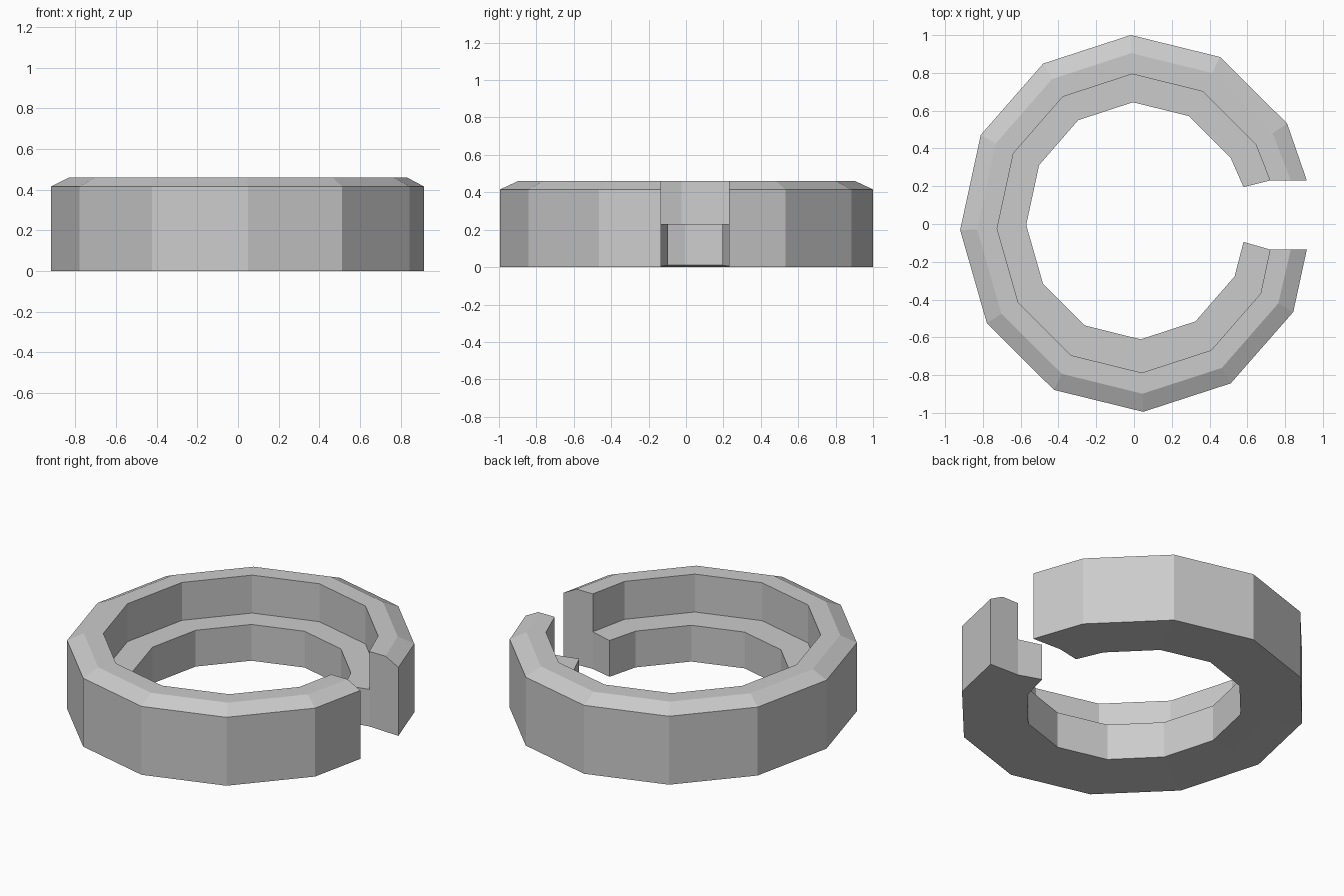
import bpy, bmesh
from math import cos, sin, radians

if "Cube" in bpy.data.objects:
    bpy.data.objects.remove(bpy.data.objects["Cube"])

# Concentric elliptical outlines: centre x, centre y, radius x, radius y,
# then the cut ends at the gap: x, upper y, lower y
OUTER = (0.016, 0.003, 0.937, 0.998, 0.915, 0.23, -0.135)
CHAMFER = (0.016, 0.003, 0.847, 0.902, 0.83, 0.23, -0.135)
LEDGE = (0.016, 0.003, 0.741, 0.791, 0.72, 0.23, -0.135)
INNER = (0.015, 0.017, 0.586, 0.628, 0.58, 0.195, -0.095)

# Stepped cross-section, as outline and height
PROFILE = [(OUTER, 0), (OUTER, 0.415), (CHAMFER, 0.46), (LEDGE, 0.46),
           (LEDGE, 0.23), (INNER, 0.23), (INNER, 0.01), (LEDGE, 0.005)]


def outline(spec):
    cx, cy, rx, ry, ex, y_up, y_low = spec
    arc = [(cx + rx * cos(radians(a)), cy + ry * sin(radians(a)))
           for a in range(32, 333, 30)]
    return [(ex, y_up)] + arc + [(ex, y_low)]


# Sweep the cross-section around the open ring
bm = bmesh.new()
rows = [[bm.verts.new((x, y, z)) for x, y in outline(s)] for s, z in PROFILE]
n = len(rows)
for i in range(n):
    a, b = rows[i], rows[(i + 1) % n]
    for j in range(len(a) - 1):
        bm.faces.new((a[j], a[j + 1], b[j + 1], b[j]))

# Close both ends at the gap, body and inner ledge separately
for end in (0, -1):
    bm.faces.new([rows[i][end] for i in (0, 1, 2, 3, 4, 7)])
    bm.faces.new([rows[i][end] for i in (7, 4, 5, 6)])
bmesh.ops.recalc_face_normals(bm, faces=bm.faces[:])

mesh = bpy.data.meshes.new("split_ring")
bm.to_mesh(mesh)
bm.free()
bpy.context.collection.objects.link(bpy.data.objects.new("split_ring", mesh))
